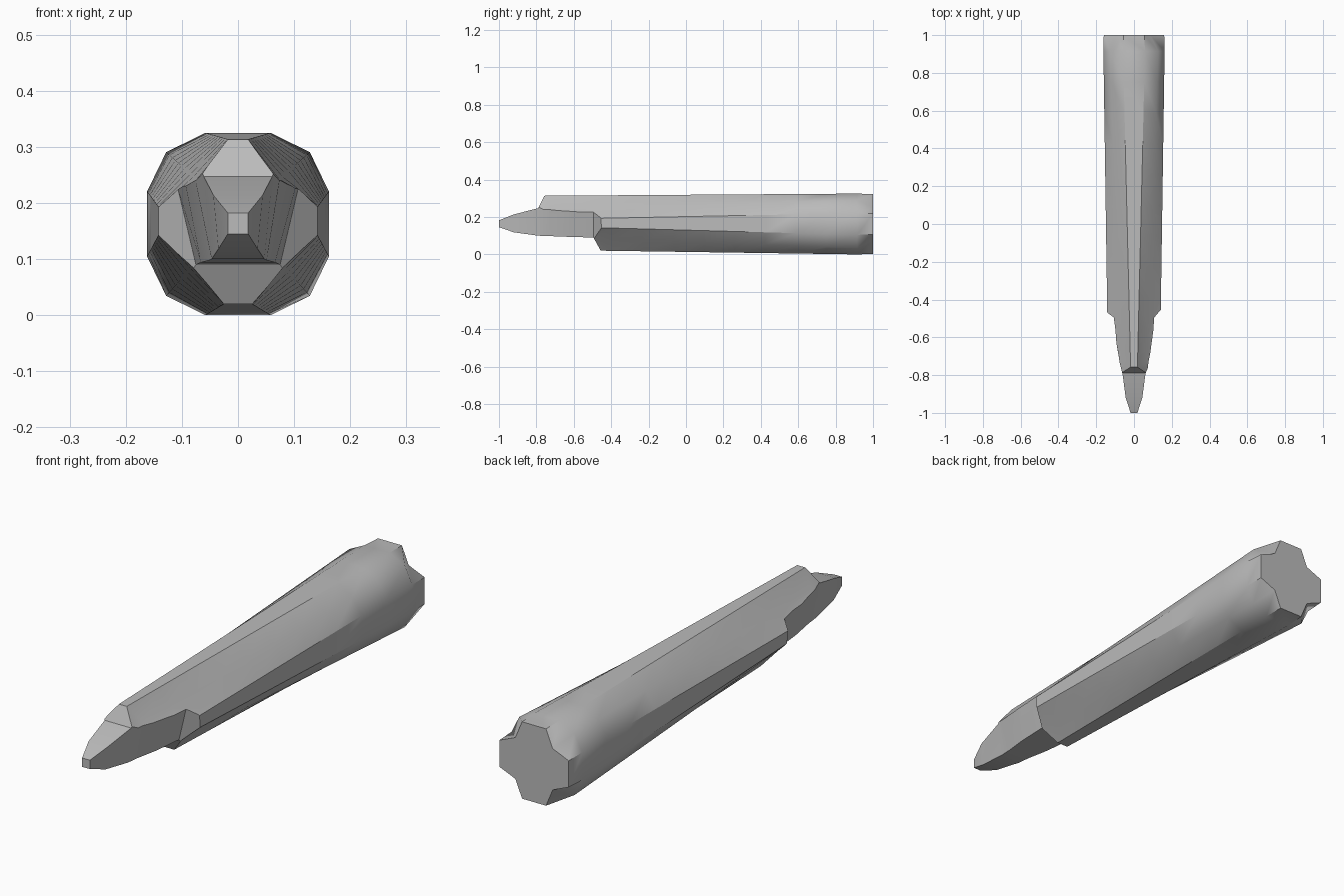
import bpy, bmesh, math

cube = bpy.data.objects.get("Cube")
if cube:
    bpy.data.objects.remove(cube, do_unlink=True)

grey = bpy.data.materials.new("plain grey")
grey.use_nodes = True
tone = (0.5, 0.5, 0.5, 1)
grey.diffuse_color = tone
grey.node_tree.nodes["Principled BSDF"].inputs["Base Color"].default_value = tone


def loft(name, rings):
    """Skin a closed solid through rings with equal point counts."""
    bm = bmesh.new()
    loops = [[bm.verts.new(p) for p in ring] for ring in rings]
    for a, b in zip(loops, loops[1:]):
        n = len(a)
        for i in range(n):
            j = (i + 1) % n
            bm.faces.new((a[i], a[j], b[j], b[i]))
    bm.faces.new(loops[0])
    bm.faces.new(loops[-1])
    bmesh.ops.recalc_face_normals(bm, faces=bm.faces)
    mesh = bpy.data.meshes.new(name)
    bm.to_mesh(mesh)
    bm.free()
    mesh.materials.append(grey)
    obj = bpy.data.objects.new(name, mesh)
    bpy.context.collection.objects.link(obj)
    return obj


def twelve_sided(y, hx, hz, flat, corner, cz):
    """Section with four flats and a ridge point on each diagonal."""
    quarter = [(hx, flat), (corner, corner), (flat, hz)]
    pts = quarter + [(-x, z) for x, z in reversed(quarter)]
    pts += [(-x, -z) for x, z in pts]
    return [(x, y, z + cz) for x, z in pts]


# Tapered body: near-diamond in front, twelve-sided at the back
front = (-1.05, 0.133, 0.1415, 0.011, 0.063, 0.17)
back = (0.915, 0.162, 0.1625, 0.058, 0.128, 0.1625)
steps = 12
rings = []
for i in range(steps + 1):
    t = i / steps
    rings.append(twelve_sided(*[a + (b - a) * t for a, b in zip(front, back)]))
# Back end with the four diagonal notches
rings.append(twelve_sided(1.0, 0.160, 0.160, 0.055, 0.086, 0.1625))
body = loft("tapered_body", rings)

# Envelope that carves the nose: y, bottom half width, top half width, bottom, top
nose = [
    (-1.0, 0.018, 0.018, 0.145, 0.182),
    (-0.92, 0.035, 0.044, 0.118, 0.214),
    (-0.79, 0.047, 0.061, 0.100, 0.247),
    (-0.735, 0.051, 0.097, 0.098, 0.36),
    (-0.63, 0.066, 0.119, 0.094, 0.36),
    (-0.495, 0.075, 0.139, 0.090, 0.36),
    (-0.40, 0.19, 0.24, -0.08, 0.38),
    (1.1, 0.4, 0.4, -0.2, 0.5),
]
cutter = loft("nose_envelope", [
    [(-b, y, lo), (b, y, lo), (t, y, hi), (-t, y, hi)] for y, b, t, lo, hi in nose])
cutter.hide_render = True

carve = body.modifiers.new("carve nose", "BOOLEAN")
carve.operation = "INTERSECT"
carve.solver = "EXACT"
carve.object = cutter

bpy.ops.object.select_all(action="DESELECT")
body.select_set(True)
bpy.context.view_layer.objects.active = body
bpy.ops.object.modifier_apply(modifier=carve.name)
bpy.data.objects.remove(cutter, do_unlink=True)
bpy.ops.object.shade_smooth_by_angle(angle=math.radians(30))
